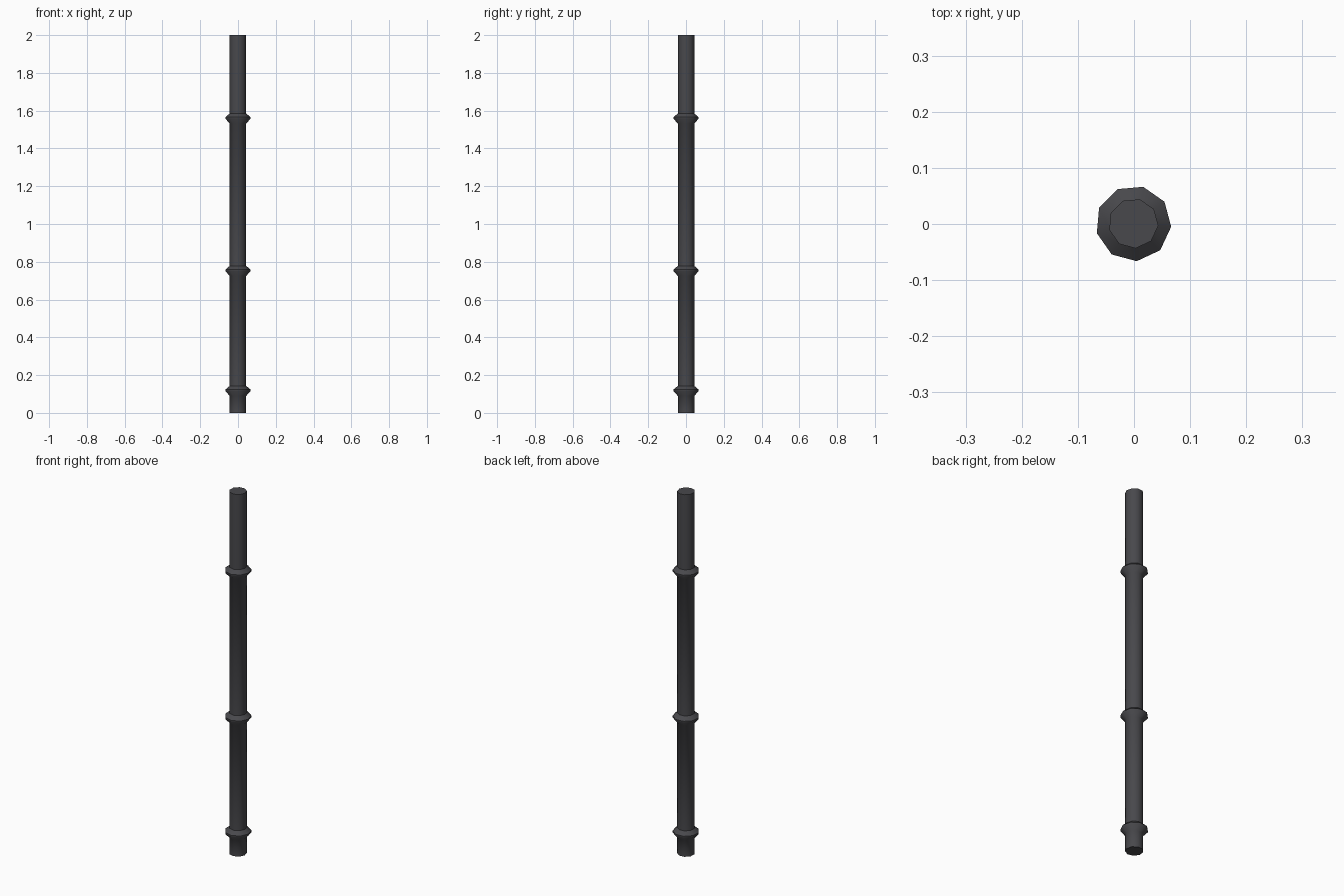
import bpy, bmesh, math

if "Cube" in bpy.data.objects:
    bpy.data.objects.remove(bpy.data.objects["Cube"])

SIDES = 9
R, RING_R = 0.0445, 0.0675
CX, CY = -0.001, 0.001
TURN = math.radians(-5)

mat = bpy.data.materials.new("dark grey metal")
mat.diffuse_color = (0.065, 0.065, 0.072, 1)
mat.use_nodes = True
mat.node_tree.nodes["Principled BSDF"].inputs["Base Color"].default_value = mat.diffuse_color

# Profile from foot to top: plain shaft with three flared collars
profile = [(R, 0.0)]
for z in (0.12, 0.755, 1.562):
    profile += [(R, z - 0.030), (RING_R, z - 0.005), (RING_R, z + 0.004), (R, z + 0.023)]
profile.append((R, 2.0))

# Skin the profile around nine sides
bm = bmesh.new()
rings = []
for r, z in profile:
    rings.append([bm.verts.new((CX + r * math.cos(TURN + math.tau * i / SIDES),
                                CY + r * math.sin(TURN + math.tau * i / SIDES), z))
                  for i in range(SIDES)])
for a, b in zip(rings, rings[1:]):
    for i in range(SIDES):
        j = (i + 1) % SIDES
        bm.faces.new((a[i], a[j], b[j], b[i]))
bm.faces.new(rings[0][::-1])
bm.faces.new(rings[-1])

mesh = bpy.data.meshes.new("pole")
bm.to_mesh(mesh)
bm.free()
mesh.materials.append(mat)
pole = bpy.data.objects.new("pole", mesh)
bpy.context.collection.objects.link(pole)

# Smooth round the shaft, crisp collars and ends
bpy.context.view_layer.objects.active = pole
pole.select_set(True)
bpy.ops.object.shade_smooth_by_angle(angle=math.radians(42))
